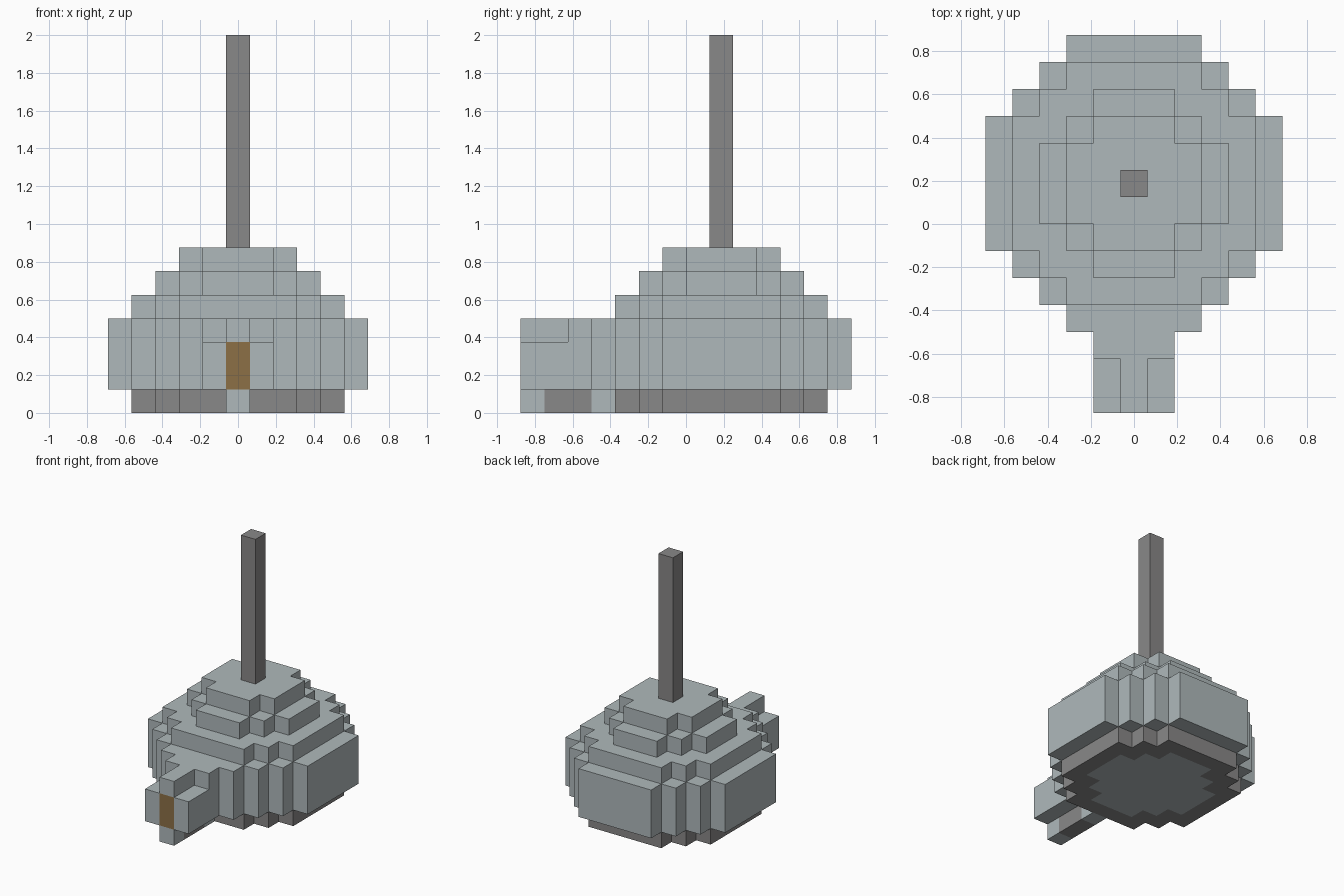
import bpy
import bmesh
from mathutils import Vector

U = 0.125            # size of one block
CENTRE_Y = 1.5       # centre of the round body, in blocks

cube = bpy.data.objects.get("Cube")
if cube:
    bpy.data.objects.remove(cube, do_unlink=True)


def material(name, rgb):
    m = bpy.data.materials.new(name)
    m.use_nodes = True
    colour = (*rgb, 1.0)
    m.diffuse_color = colour
    m.node_tree.nodes["Principled BSDF"].inputs["Base Color"].default_value = colour
    return m


SHELL = material("pale blue grey", (0.43, 0.485, 0.497))
METAL = material("mid grey", (0.25, 0.246, 0.246))
TIMBER = material("brown", (0.262, 0.162, 0.061))


def finish(name, bm, *mats):
    bmesh.ops.recalc_face_normals(bm, faces=bm.faces)
    bmesh.ops.scale(bm, vec=(U, U, U), verts=bm.verts)
    mesh = bpy.data.meshes.new(name)
    bm.to_mesh(mesh)
    bm.free()
    for m in mats:
        mesh.materials.append(m)
    obj = bpy.data.objects.new(name, mesh)
    bpy.context.collection.objects.link(obj)
    return obj


def block(name, x, y, z, mat):
    """Box given by its (min, max) ranges in blocks."""
    bm = bmesh.new()
    bmesh.ops.create_cube(bm, size=1)
    for v in bm.verts:
        v.co = Vector(r[0] if c < 0 else r[1] for c, r in zip(v.co, (x, y, z)))
    return finish(name, bm, mat)


def inside(i, j, reach, total):
    return max(abs(i), abs(j)) <= reach and abs(i) + abs(j) <= total


def stepped_disc(name, reach, total, z0, z1, mat, core=None):
    """Round layer of square cells; core = (reach, total, material) of its underside."""
    bm = bmesh.new()
    cells = range(-reach, reach + 1)
    for i in cells:
        for j in cells:
            if inside(i, j, reach, total):
                corners = ((-.5, -.5), (.5, -.5), (.5, .5), (-.5, .5))
                bm.faces.new([bm.verts.new((i + a, j + b + CENTRE_Y, z0))
                              for a, b in corners])
    bmesh.ops.remove_doubles(bm, verts=bm.verts, dist=0.01)
    bottom = list(bm.faces)
    top = bmesh.ops.extrude_face_region(bm, geom=bottom, use_keep_orig=True)["geom"]
    for v in top:
        if isinstance(v, bmesh.types.BMVert):
            v.co.z = z1
    mats = [mat]
    if core:
        mats.append(core[2])
        for f in bottom:
            c = f.calc_center_median()
            if inside(round(c.x), round(c.y - CENTRE_Y), core[0], core[1]):
                f.material_index = 1
    else:
        bmesh.ops.dissolve_limit(bm, angle_limit=0.02, verts=bm.verts, edges=bm.edges)
    return finish(name, bm, *mats)


# Round body, from the base ring up to the cap
stepped_disc("base", 4, 6, 0, 1, METAL, core=(3, 4, SHELL))
stepped_disc("body", 5, 7, 1, 4, SHELL)
stepped_disc("shoulder", 4, 6, 4, 5, SHELL)
stepped_disc("upper_tier", 3, 4, 5, 6, SHELL)
stepped_disc("cap", 2, 3, 6, 7, SHELL)

# Tall pole on the cap
block("pole", (-.5, .5), (1, 2), (7, 16), METAL)

# Entrance porch at the front
block("porch_back", (-1.5, 1.5), (-5, -4), (1, 4), SHELL)
block("porch_lintel", (-.5, .5), (-7, -5), (3, 4), SHELL)
block("door", (-.5, .5), (-7, -5), (1, 3), TIMBER)
for side, s in (("left", 1), ("right", -1)):
    block("porch_wall_" + side, sorted((s * .5, s * 1.5)), (-7, -5), (1, 3), SHELL)

# Narrow floor strip below the porch
block("floor_front", (-.5, .5), (-7, -6), (0, 1), SHELL)
block("floor_middle", (-.5, .5), (-6, -4), (0, 1), METAL)
block("floor_back", (-.5, .5), (-4, -3), (0, 1), SHELL)
